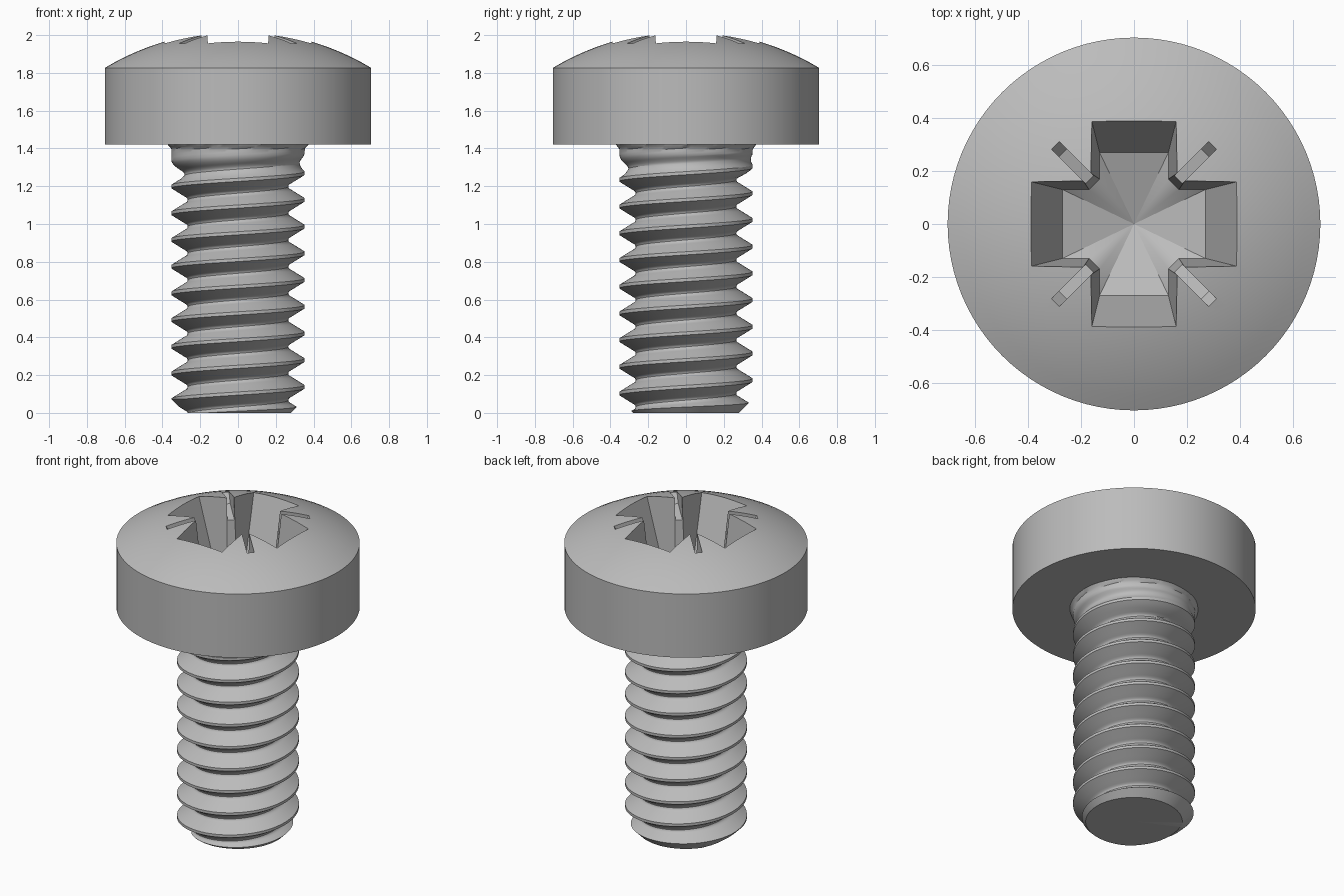
import bpy, bmesh, math
from mathutils import Matrix, Vector

cube = bpy.data.objects.get("Cube")
if cube:
    bpy.data.objects.remove(cube, do_unlink=True)

SEGMENTS = 96
steel = bpy.data.materials.new("grey steel")
steel.use_nodes = True
steel.diffuse_color = (0.5, 0.5, 0.5, 1)
steel.node_tree.nodes["Principled BSDF"].inputs["Base Color"].default_value = (0.5, 0.5, 0.5, 1)


def finish(bm, name):
    bmesh.ops.remove_doubles(bm, verts=bm.verts, dist=1e-5)
    bmesh.ops.recalc_face_normals(bm, faces=bm.faces)
    mesh = bpy.data.meshes.new(name)
    bm.to_mesh(mesh)
    bm.free()
    mesh.materials.append(steel)
    obj = bpy.data.objects.new(name, mesh)
    bpy.context.collection.objects.link(obj)
    return obj


def lathe(name, profile):
    """Revolve (radius, height) points around z."""
    bm = bmesh.new()
    verts = [bm.verts.new((r, 0, z)) for r, z in profile]
    edges = [bm.edges.new(pair) for pair in zip(verts, verts[1:])]
    bmesh.ops.spin(bm, geom=verts + edges, cent=(0, 0, 0), axis=(0, 0, 1),
                   angle=math.tau, steps=SEGMENTS)
    return finish(bm, name)


def bridge(bm, lower, upper):
    n = len(lower)
    for i in range(n):
        j = (i + 1) % n
        bm.faces.new((lower[i], lower[j], upper[j], upper[i]))


def boolean(target, tool, operation):
    tool.hide_render = True
    mod = target.modifiers.new("cut", 'BOOLEAN')
    mod.operation, mod.solver, mod.object = operation, 'EXACT', tool
    bpy.context.view_layer.objects.active = target
    bpy.ops.object.modifier_apply(modifier=mod.name)
    bpy.data.objects.remove(tool, do_unlink=True)


def smooth(obj):
    bpy.ops.object.select_all(action='DESELECT')
    obj.select_set(True)
    bpy.context.view_layer.objects.active = obj
    bpy.ops.object.shade_smooth_by_angle(angle=math.radians(30))


# Domed head
R_HEAD, R_DOME, APEX = 0.705, 1.37, 2.022
dome = []
for i in range(13):
    r = R_HEAD * (1 - i / 12)
    dome.append((r, APEX - R_DOME + math.sqrt(R_DOME ** 2 - r ** 2)))
head = lathe("head", [(0, 1.42), (R_HEAD, 1.42)] + dome)

# Tapered cross recess with a shallow conical floor
FLOOR, RIM, TOP = 1.62, 1.965, 2.1


def cross(end, half, corner, z):
    arm = [(end, -half), (end, half), (corner, half), (half, corner)]
    return [Matrix.Rotation(k * math.pi / 2, 3, 'Z') @ Vector((x, y, z))
            for k in range(4) for x, y in arm]


bm = bmesh.new()
low = cross(0.27, 0.13, 0.17, FLOOR)
rim = cross(0.39, 0.16, 0.19, RIM)
stretch = (TOP - FLOOR) / (RIM - FLOOR)
low_v = [bm.verts.new(p) for p in low]
top_v = [bm.verts.new(a.lerp(b, 1) + (b - a) * (stretch - 1)) for a, b in zip(low, rim)]
bridge(bm, low_v, top_v)
bm.faces.new(top_v)
tip = bm.verts.new((0, 0, 1.52))
for a, b in zip(low_v, low_v[1:] + low_v[:1]):
    bm.faces.new((b, a, tip))
boolean(head, finish(bm, "cross_cutter"), 'DIFFERENCE')

# Four diagonal marker slots
bm = bmesh.new()
side = [(0.15, 1.84), (0.38, 1.90), (0.42, 1.955), (0.50, 2.065), (0.15, 2.065)]
for k in range(4):
    turn = Matrix.Rotation(math.pi / 4 + k * math.pi / 2, 3, 'Z')
    left, right = [[bm.verts.new(turn @ Vector((r, w, z))) for r, z in side]
                   for w in (-0.021, 0.021)]
    bridge(bm, left, right)
    bm.faces.new(left)
    bm.faces.new(right)
boolean(head, finish(bm, "slot_cutter"), 'DIFFERENCE')
smooth(head)

# Threaded shank: rows follow the helix and fade out below the head
PITCH, CREST, START = 0.1414, 0.353, 0.138
BOTTOM, SHANK_TOP = -0.1, 1.44
half = [(0.06, 0), (0.16, 0.023), (0.26, 0.046), (0.36, 0.069),
        (0.40, 0.079), (0.45, 0.085), (0.5, 0.087)]
turn_rows = [(-u, d) for u, d in reversed(half[:-1])] + half


def thread_point(angle, height, depth):
    z = START + PITCH * (angle / math.tau + height)
    fade = min(1, max(0, (1.37 - z) / 0.13))
    r = max(CREST - depth * fade, min(0.375, CREST + z - 1.40))
    if z <= BOTTOM:
        z, r = BOTTOM, 0.3
    elif z >= SHANK_TOP:
        z, r = SHANK_TOP, 0.375
    return (r * math.cos(angle), r * math.sin(angle), z)


bm = bmesh.new()
columns = []
for s in range(SEGMENTS + 1):
    angle = math.tau * s / SEGMENTS
    columns.append([bm.verts.new(thread_point(angle, n + u, d))
                    for n in range(-3, 10) for u, d in turn_rows])
for a, b in zip(columns, columns[1:]):
    for i in range(len(a) - 1):
        bm.faces.new((a[i], b[i], b[i + 1], a[i + 1]))
bmesh.ops.remove_doubles(bm, verts=bm.verts, dist=1e-5)
bmesh.ops.holes_fill(bm, edges=[e for e in bm.edges if e.is_boundary], sides=0)
shank = finish(bm, "threaded_shank")

# Flat chamfered tip
limit = lathe("tip_cutter", [(0, 0), (0.28, 0), (0.42, 0.14), (0.42, 1.43), (0, 1.43)])
boolean(shank, limit, 'INTERSECT')
smooth(shank)
